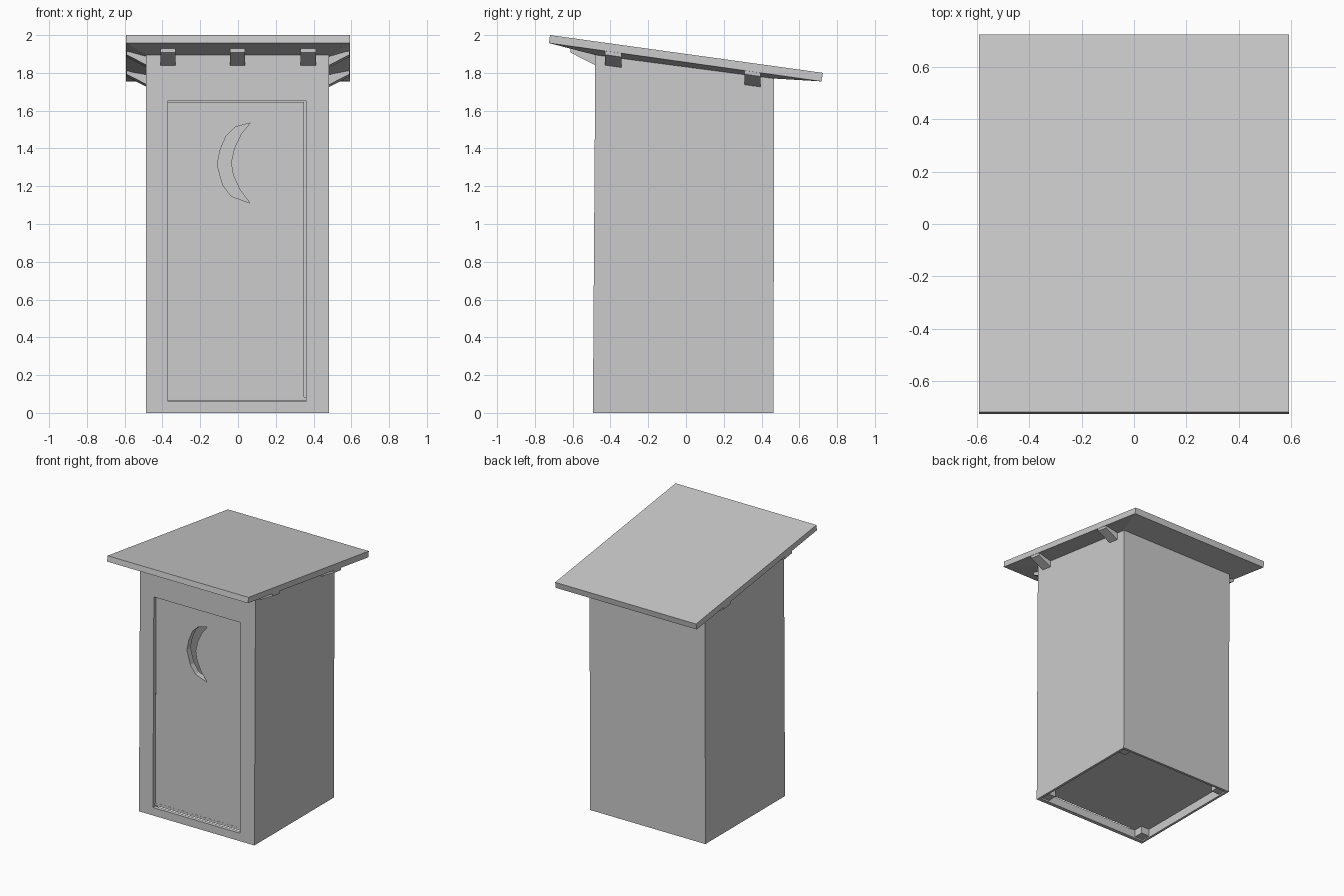
import bpy, bmesh

if "Cube" in bpy.data.objects:
    bpy.data.objects.remove(bpy.data.objects["Cube"])

SLOPE = -0.142          # roof pitch, dz/dy


def make(name, verts, faces):
    me = bpy.data.meshes.new(name)
    me.from_pydata(verts, [], faces)
    bm = bmesh.new()
    bm.from_mesh(me)
    bmesh.ops.recalc_face_normals(bm, faces=bm.faces)
    bm.to_mesh(me)
    bm.free()
    ob = bpy.data.objects.new(name, me)
    bpy.context.collection.objects.link(ob)
    return ob


def prism(name, prof, a, b, axis='x', shear=0.0):
    """Extrude a profile along x (profile is y,z) or along y (profile is x,z)."""
    n = len(prof)
    verts = []
    for t in (a, b):
        for p, z in prof:
            dz = shear * (t - (a + b) / 2)
            verts.append((t, p, z) if axis == 'x' else (p, t, z + dz))
    faces = [tuple(range(n)), tuple(range(n, 2 * n))]
    faces += [(i, (i + 1) % n, (i + 1) % n + n, i + n) for i in range(n)]
    return make(name, verts, faces)


def cut(ob, cutter):
    m = ob.modifiers.new("cut", 'BOOLEAN')
    m.operation = 'DIFFERENCE'
    m.solver = 'EXACT'
    m.object = cutter
    cutter.hide_render = True
    cutter.hide_set(True)


# Side and back walls
side = [(-0.493, 0), (0.463, 0), (0.467, 1.775), (-0.48, 1.90)]
prism("right_wall", side, 0.465, 0.483)
prism("left_wall", side, -0.487, -0.469)
prism("back_wall", [(0.445, 0), (0.463, 0), (0.467, 1.775), (0.449, 1.777)], -0.469, 0.465)

# Front wall with a doorway
front = prism("front_wall", [(-0.493, 0), (-0.465, 0), (-0.452, 1.897), (-0.48, 1.90)], -0.469, 0.465)
cut(front, prism("doorway_cutter", [(-0.6, 0.06), (-0.4, 0.06), (-0.4, 1.655), (-0.6, 1.655)], -0.37, 0.36))

# Recessed door with a crescent window
door = prism("door", [(-0.464, 0.075), (-0.42, 0.075), (-0.41, 1.647), (-0.454, 1.647)], -0.37, 0.35)
moon = [(.063, 1.534), (-.016, 1.513), (-.063, 1.466), (-.095, 1.39), (-.11, 1.312),
        (-.08, 1.206), (-.037, 1.148), (.063, 1.111), (.01, 1.18), (-.026, 1.26),
        (-.037, 1.323), (-.02, 1.40), (.016, 1.476)]
cut(door, prism("crescent_cutter", moon, -0.6, -0.3, axis='y'))

# Raised floor and corner posts
prism("floor", [(-0.465, 0.065), (0.445, 0.065), (0.445, 0.085), (-0.465, 0.085)], -0.469, 0.465)
for i, (x, y) in enumerate([(-0.469, -0.463), (0.395, -0.463), (-0.469, 0.375), (0.395, 0.375)]):
    prism(f"corner_post_{i + 1}", [(y, 0.01), (y + 0.07, 0.01), (y + 0.07, 0.07), (y, 0.07)], x, x + 0.07)

# Roof slab: flat top, thin rim, soffit dipping down to the walls
rings = [(-0.72, 2.0, 0.725, 1.80, 0.592),
         (-0.726, 1.958, 0.717, 1.755, 0.592),
         (-0.482, 1.895, 0.467, 1.77, 0.486)]
verts = []
for y0, z0, y1, z1, w in rings:
    verts += [(-w, y0, z0), (w, y0, z0), (w, y1, z1), (-w, y1, z1)]
faces = [(0, 1, 2, 3), (8, 9, 10, 11)]
for r in (0, 4):
    faces += [(r + i, r + (i + 1) % 4, r + 4 + (i + 1) % 4, r + 4 + i) for i in range(4)]
make("roof", verts, faces)

# Tapered rafter tails under the front eave
for i, x in enumerate((-0.37, -0.003, 0.372)):
    prism(f"front_rafter_tail_{i + 1}",
          [(-0.612, 1.908), (-0.612, 1.935), (-0.47, 1.915), (-0.47, 1.835)], x - 0.04, x + 0.04)

# Tapered rafter tails under both side eaves
for row, y, dz in (("front", -0.385, 0.0), ("rear", 0.352, -0.103)):
    for label, s in (("left", -1), ("right", 1)):
        prof = [(s * 0.59, 1.89 + dz), (s * 0.59, 1.911 + dz), (s * 0.47, 1.905 + dz), (s * 0.47, 1.828 + dz)]
        prism(f"{label}_{row}_rafter_tail", prof, y - 0.043, y + 0.043, axis='y', shear=SLOPE)
